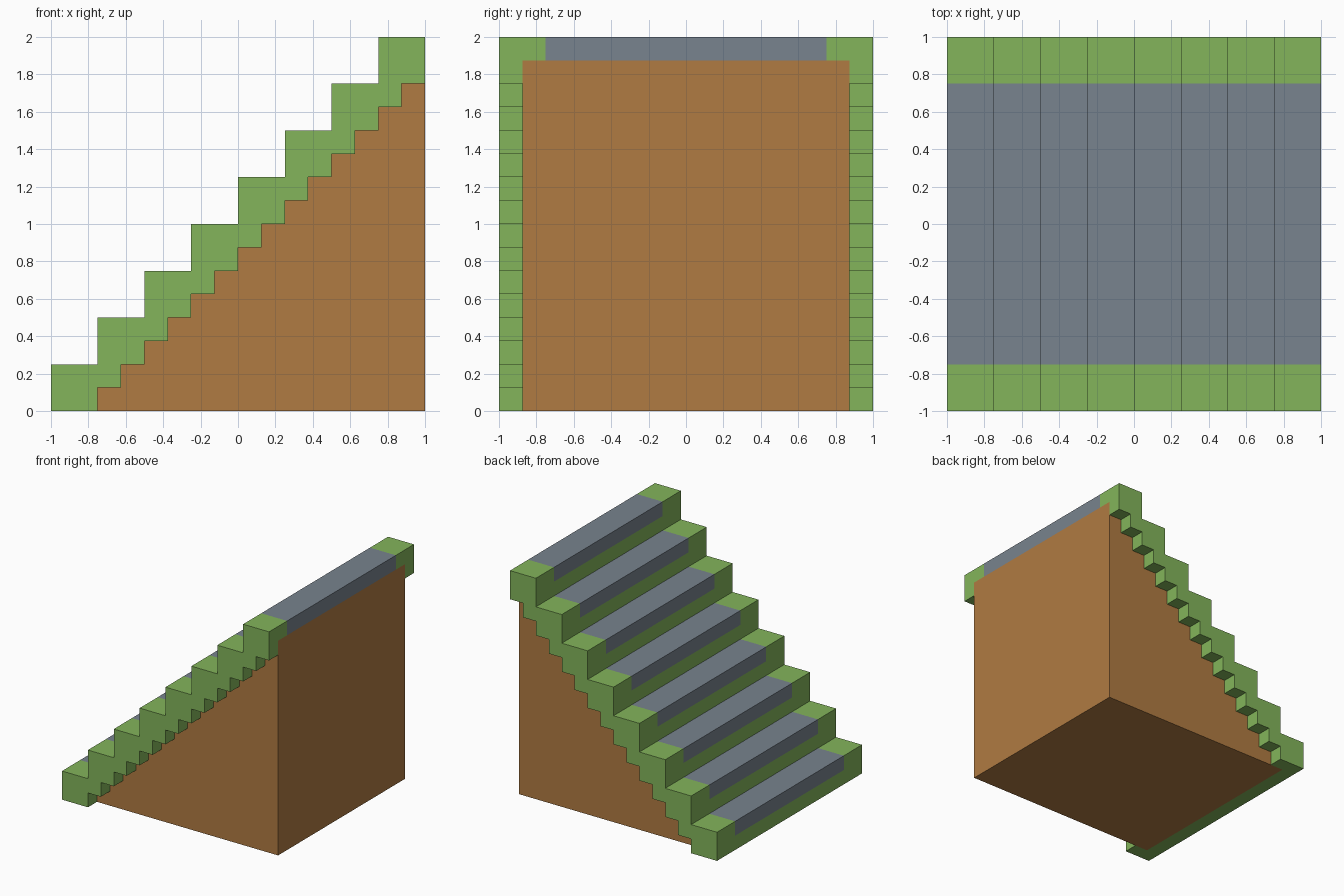
import bpy, bmesh

cube = bpy.data.objects.get("Cube")
if cube:
    bpy.data.objects.remove(cube, do_unlink=True)

STEPS, S, H = 8, 0.25, 0.125     # step count, step size, half step


def material(name, rgb):
    lin = [((c / 255 + 0.055) / 1.055) ** 2.4 for c in rgb]
    mat = bpy.data.materials.new(name)
    mat.use_nodes = True
    mat.diffuse_color = (*lin, 1)
    bsdf = next(n for n in mat.node_tree.nodes if n.type == 'BSDF_PRINCIPLED')
    bsdf.inputs["Base Color"].default_value = (*lin, 1)
    bsdf.inputs["Roughness"].default_value = 0.9
    return mat


green = material("grass green", (131, 181, 91))
grey = material("slate grey", (120, 131, 142))
brown = material("earth brown", (176, 123, 66))


def prism(name, profile, stations, mats, rule=None):
    """Extrude an x-z profile through a row of y stations, colouring by rule."""
    bm = bmesh.new()
    rings = [[bm.verts.new((x, y, z)) for x, z in profile] for y in stations]
    n = len(profile)
    for a, b in zip(rings, rings[1:]):
        for i in range(n):
            j = (i + 1) % n
            bm.faces.new((a[i], a[j], b[j], b[i]))
    bm.faces.new(rings[0])
    bm.faces.new(rings[-1])
    bmesh.ops.recalc_face_normals(bm, faces=bm.faces)
    bm.normal_update()
    if rule:
        for f in bm.faces:
            f.material_index = int(rule(f))
    mesh = bpy.data.meshes.new(name)
    bm.to_mesh(mesh)
    bm.free()
    for m in mats:
        mesh.materials.append(m)
    obj = bpy.data.objects.new(name, mesh)
    bpy.context.collection.objects.link(obj)
    return obj


# Stepped outlines: walking surface, and the same inset by half a step
outer, inner = [(-1, 0)], [(-1 + H, 0)]
for i in range(STEPS):
    x, z = -1 + S * i, S * i
    outer += [(x, z + H), (x, z + S), (x + S, z + S)]
    inner += [(x + H, z + H), (x + S + H, z + H)]
inner[-1] = (1, 2 - H)

# Fine half-size steps along the underside of the side bands
under = []
for k in range(2, 2 * STEPS):
    x, z = -1 + H * k, H * (k - 2)
    under += [(x, z), (x, z + H)]
under.append((1, 2 - S))


def is_tread(f):
    """Middle strip: treads, upper half of each riser, and the top end."""
    c, n = f.calc_center_median(), f.normal
    if abs(c.y) > 0.7 or abs(n.y) > 0.5:
        return False
    return n.z > 0.5 or c.x > 0.99 or (n.x < -0.5 and c.z % S > H)


# Solid earth core
prism("core", inner + [(1, 0)], (-0.875, 0.875), [brown])

# Step covering with grey treads between green borders
prism("step_cover", outer + inner[::-1],
      (-0.875, -0.75, 0.75, 0.875), [green, grey], is_tread)

# Overhanging side bands
for name, side in (("right_side_band", -1), ("left_side_band", 1)):
    ys = sorted((side * 0.875, side * 1.0))
    prism(name, outer + under[::-1], ys, [green])
